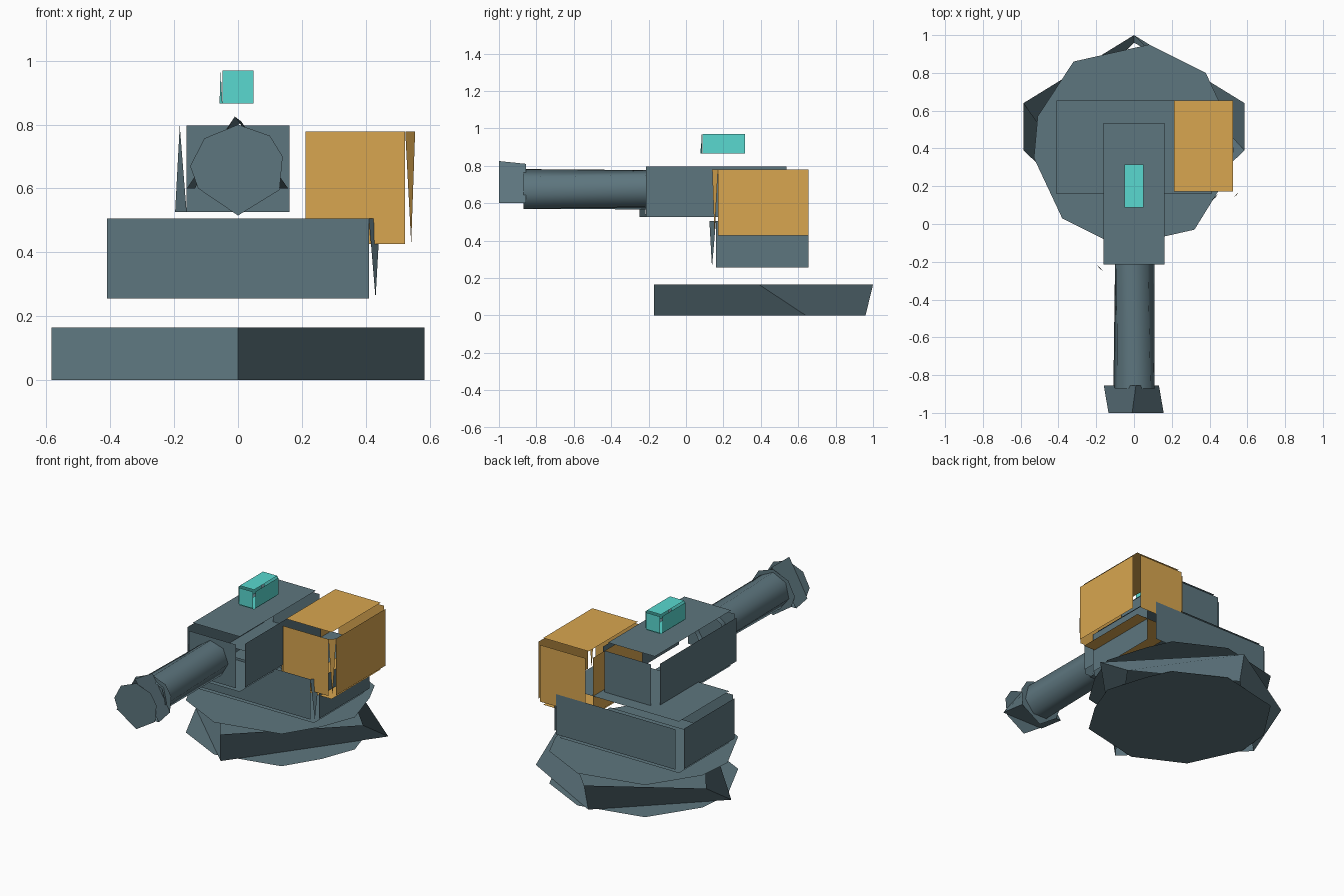
import bpy
from math import sin, cos, pi

if "Cube" in bpy.data.objects:
    bpy.data.objects.remove(bpy.data.objects["Cube"])


def material(name, rgb):
    m = bpy.data.materials.new(name)
    m.diffuse_color = (*rgb, 1)
    m.use_nodes = True
    m.node_tree.nodes["Principled BSDF"].inputs["Base Color"].default_value = m.diffuse_color
    return m


SLATE = material("slate", (0.11, 0.18, 0.21))
ORANGE = material("orange", (0.69, 0.38, 0.08))
CYAN = material("cyan", (0.10, 0.69, 0.63))


def make(name, verts, faces, mat):
    me = bpy.data.meshes.new(name)
    me.from_pydata(verts, [], faces)
    me.materials.append(mat)
    ob = bpy.data.objects.new(name, me)
    bpy.context.collection.objects.link(ob)
    return ob


def panel_box(name, lo, hi, b, mat, side, wide_top):
    """Box of six floating panels inset by b, with one front corner sliver."""
    verts, faces = [], []

    def add(pts):
        faces.append(list(range(len(verts), len(verts) + len(pts))))
        verts.extend(pts)

    for axis in range(3):
        u, v = (axis + 1) % 3, (axis + 2) % 3
        for s, plane in ((0, lo), (1, hi)):
            quad = []
            for i, j in ((0, 0), (1, 0), (1, 1), (0, 1)):
                p = [0, 0, 0]
                p[axis] = plane[axis]
                p[u] = hi[u] - b if i else lo[u] + b
                p[v] = hi[v] - b if j else lo[v] + b
                quad.append(tuple(p))
            add(quad if s else quad[::-1])
    # corner sliver between front panel and side panel
    x = hi[0] if side > 0 else lo[0]
    za, zb = lo[2] + b, hi[2] - b
    if wide_top:
        za, zb = zb, za
    tri = [(x - side * b, lo[1], za), (x, lo[1] + b, za),
           (x - side * b * 0.4, lo[1] + b * 0.4, zb)]
    add(tri if (side > 0) != wide_top else tri[::-1])
    return make(name, verts, faces, mat)


def wall(name, ring_a, ring_b, mat):
    """Open wall between two rings of equal count."""
    n = len(ring_a)
    faces = [(i, (i + 1) % n, n + (i + 1) % n, n + i) for i in range(n)]
    return make(name, ring_a + ring_b, faces, mat)


def cap(name, pts, mat, flip=False):
    order = list(range(len(pts)))
    return make(name, pts, [order[::-1] if flip else order], mat)


# base: twisted wall between two plates
low = [(0, -.17), (.585, .64), (0, .96), (-.585, .39)]
top = [(0, -.17), (.585, .39), (0, 1.0), (-.585, .64)]
wall("base_wall", [(x, y, 0) for x, y in low], [(x, y, .165) for x, y in top], SLATE)
plate = [(-.08, -.12), (.32, -.03), (.45, .18), (.53, .39), (.45, .65), (.38, .80),
         (.08, .95), (-.32, .86), (-.51, .57), (-.53, .35), (-.38, .03)]
cap("base_top", [(x, y, .20) for x, y in plate], SLATE)
cap("base_bottom", [(x, y, 0) for x, y in plate], SLATE, True)

# body boxes
panel_box("mount_block", (-.445, .125, .22), (.445, .69, .54), .035, SLATE, 1, True)
panel_box("receiver", (-.197, -.25, .49), (.197, .572, .833), .036, SLATE, -1, False)
panel_box("ammo_box", (.18, .14, .395), (.555, .685, .81), .031, ORANGE, 1, True)
panel_box("sight", (-.058, .078, .857), (.058, .325, .979), .009, CYAN, -1, False)

# barrel
Z = .67


def ring(y, r, n, a0):
    return [(r * cos(a0 + 2 * pi * i / n), y, Z + r * sin(a0 + 2 * pi * i / n)) for i in range(n)]


barrel = wall("barrel", ring(-.87, .112, 7, pi / 2), ring(-.215, .108, 7, pi / 2 + .15), SLATE)
for p in barrel.data.polygons:
    p.use_smooth = True

# muzzle: twisted three-sided wall with rounder end plates
wall("muzzle_wall",
     [(-.135, -1, .60), (.157, -1, .60), (-.01, -1, .825)],
     [(-.16, -.855, .60), (.132, -.855, .60), (.01, -.855, .81)], SLATE)
face = [(0, .515), (.13, .595), (.14, .70), (.10, .765), (0, .80),
        (-.105, .757), (-.15, .67), (-.125, .60)]
cap("muzzle_front", [(x, -1, z) for x, z in face], SLATE)
cap("muzzle_back", [(x, -.855, z) for x, z in face], SLATE, True)
